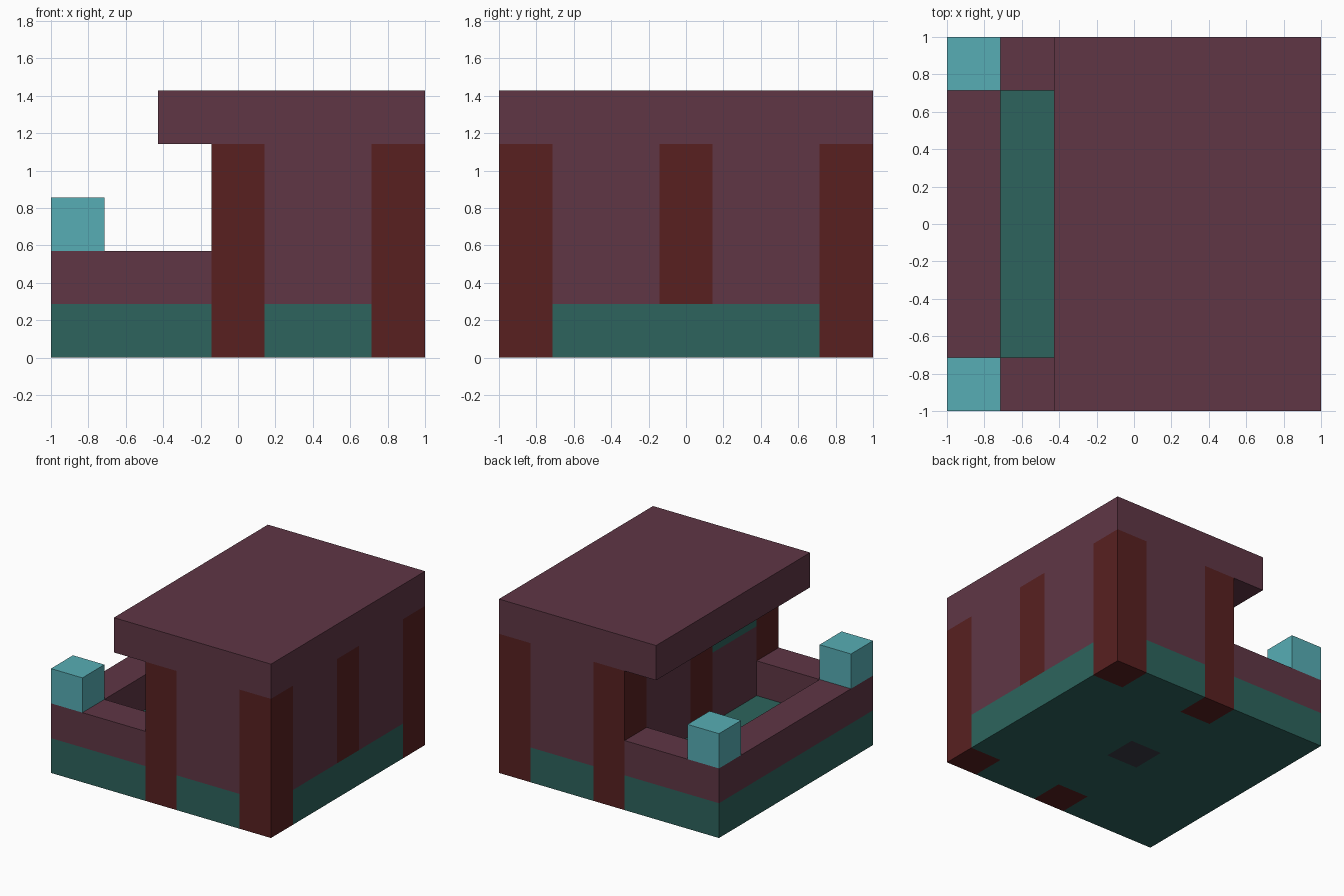
import bpy, bmesh
from math import radians
from mathutils import Vector

cube = bpy.data.objects.get("Cube")
if cube:
    bpy.data.objects.remove(cube, do_unlink=True)

CELL = 2 / 7          # the model is laid out on a 7 x 7 x 5 block grid


def material(name, rgb):
    m = bpy.data.materials.new(name)
    m.use_nodes = True
    m.diffuse_color = (*rgb, 1)
    m.node_tree.nodes["Principled BSDF"].inputs["Base Color"].default_value = (*rgb, 1)
    return m


plum = material("plum", (0.115, 0.037, 0.060))
teal = material("deep teal", (0.026, 0.127, 0.109))
maroon = material("maroon", (0.098, 0.0144, 0.0144))
cyan = material("cyan", (0.095, 0.423, 0.462))
slate = material("slate", (0.042, 0.045, 0.058))


def box(x0, x1, y0, y1, z0, z1):
    """Set of grid blocks in a range."""
    return {(x, y, z) for x in range(x0, x1) for y in range(y0, y1) for z in range(z0, z1)}


def part(name, blocks, mat):
    """Closed skin around a set of blocks, with flat areas merged."""
    bm = bmesh.new()
    for block in blocks:
        for axis in range(3):
            for side in (0, 1):
                step = list(block)
                step[axis] += 2 * side - 1
                if tuple(step) in blocks:
                    continue
                corners = []
                for u, v in ((0, 0), (1, 0), (1, 1), (0, 1)):
                    p = Vector(block)
                    p[axis] += side
                    p[(axis + 1) % 3] += u
                    p[(axis + 2) % 3] += v
                    corners.append(bm.verts.new((p.x * CELL - 1, p.y * CELL - 1, p.z * CELL)))
                bm.faces.new(corners if side else corners[::-1])
    bmesh.ops.remove_doubles(bm, verts=bm.verts[:], dist=0.001)
    bmesh.ops.dissolve_limit(bm, angle_limit=radians(1), verts=bm.verts[:], edges=bm.edges[:])
    mesh = bpy.data.meshes.new(name)
    bm.to_mesh(mesh)
    bm.free()
    mesh.materials.append(mat)
    obj = bpy.data.objects.new(name, mesh)
    bpy.context.collection.objects.link(obj)


# Pillars at the room corners, plus the inner and rear middle ones
pillars = {
    "inner_front_pillar": box(3, 4, 0, 1, 0, 4),
    "inner_back_pillar": box(3, 4, 6, 7, 0, 4),
    "outer_front_pillar": box(6, 7, 0, 1, 0, 4),
    "outer_back_pillar": box(6, 7, 6, 7, 0, 4),
    "outer_middle_pillar": box(6, 7, 3, 4, 1, 4),
    "inner_middle_pillar": box(3, 4, 3, 4, 1, 4),
}
for name, blocks in pillars.items():
    part(name, blocks, maroon)
taken = set().union(*pillars.values())

# Foundation slab with a footing in its centre
footing = box(3, 4, 3, 4, 0, 1)
part("footing", footing, slate)
part("foundation", box(0, 7, 0, 7, 0, 1) - taken - footing, teal)

# Window high in the inner wall
window = box(3, 4, 1, 3, 3, 4)
part("window", window, teal)

# Room walls around a hollow room
room = box(3, 7, 0, 7, 1, 4) - box(4, 6, 1, 6, 1, 4)
part("room_walls", room - taken - window, plum)

# Low terrace wall, open toward the room
part("terrace_wall", box(0, 3, 0, 7, 1, 2) - box(1, 3, 1, 6, 1, 2), plum)

# Overhanging flat roof
part("roof", box(2, 7, 0, 7, 4, 5), plum)

# Lamps on the terrace corners
for name, y in (("front_lamp", 0), ("back_lamp", 6)):
    part(name, box(0, 1, y, y + 1, 2, 3), cyan)
